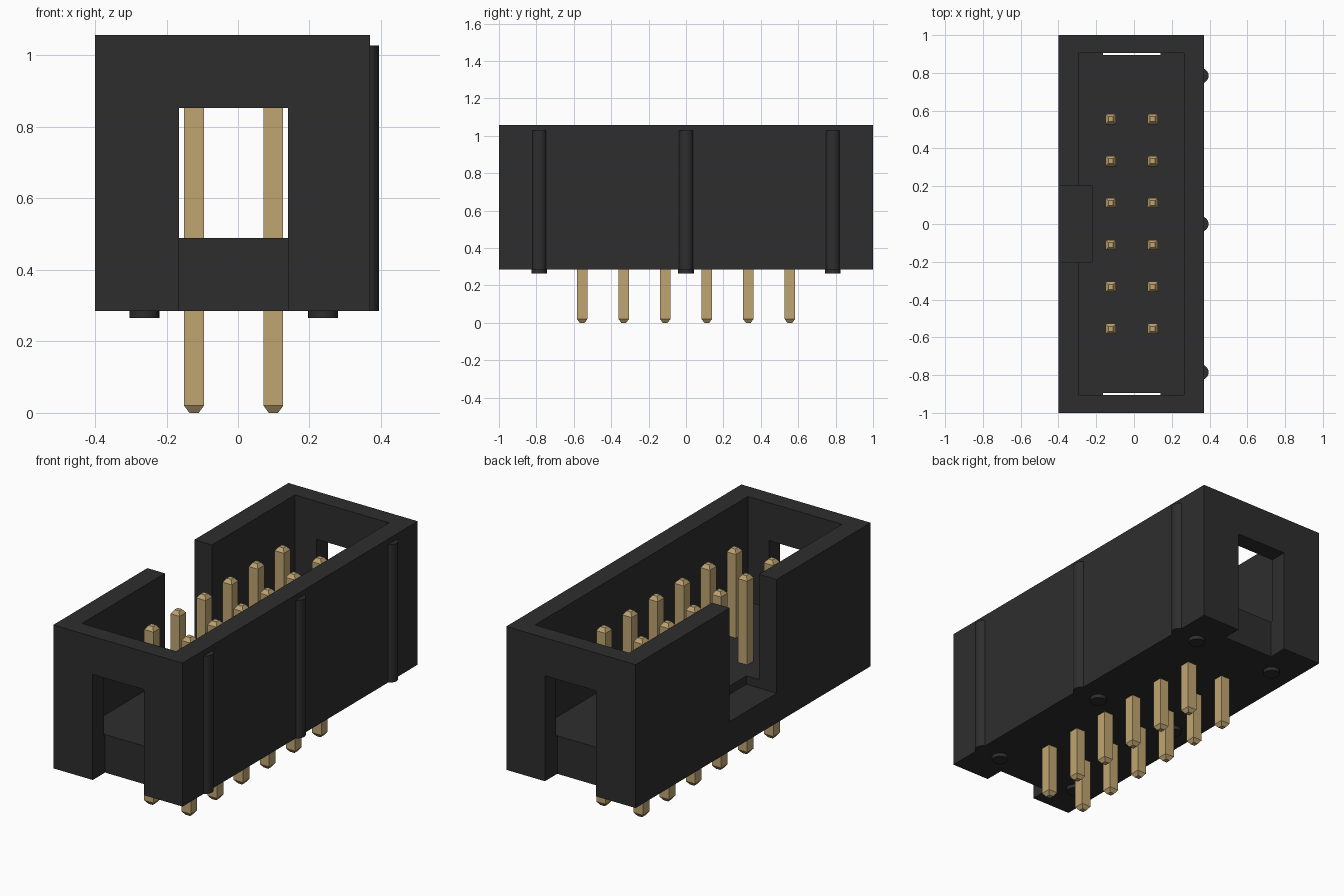
import bpy, bmesh
from mathutils import Matrix

cube = bpy.data.objects.get("Cube")
if cube:
    bpy.data.objects.remove(cube, do_unlink=True)


def material(name, rgb):
    m = bpy.data.materials.new(name)
    m.use_nodes = True
    m.diffuse_color = (*rgb, 1)
    bsdf = m.node_tree.nodes["Principled BSDF"]
    bsdf.inputs["Base Color"].default_value = (*rgb, 1)
    bsdf.inputs["Roughness"].default_value = 0.6
    return m


BLACK = material("black plastic", (0.027, 0.027, 0.027))
GOLD = material("gold contact", (0.53, 0.38, 0.17))


def finish(bm, name, mat):
    mesh = bpy.data.meshes.new(name)
    bm.to_mesh(mesh)
    bm.free()
    mesh.materials.append(mat)
    ob = bpy.data.objects.new(name, mesh)
    bpy.context.collection.objects.link(ob)
    return ob


def box(name, low, high, mat=BLACK):
    bm = bmesh.new()
    bmesh.ops.create_cube(bm, size=1)
    for v in bm.verts:
        v.co = [l + (c + 0.5) * (h - l) for c, l, h in zip(v.co, low, high)]
    return finish(bm, name, mat)


def cylinder(name, x, y, z0, z1, radius):
    bm = bmesh.new()
    bmesh.ops.create_cone(bm, cap_ends=True, segments=24, radius1=radius, radius2=radius,
                          depth=z1 - z0, matrix=Matrix.Translation((x, y, (z0 + z1) / 2)))
    ob = finish(bm, name, BLACK)
    select_only(ob)
    bpy.ops.object.shade_smooth_by_angle()
    return ob


def select_only(ob):
    bpy.ops.object.select_all(action='DESELECT')
    ob.select_set(True)
    bpy.context.view_layer.objects.active = ob


def cut(target, low, high):
    cutter = box("cutter", low, high)
    cutter.hide_render = True
    mod = target.modifiers.new("cut", 'BOOLEAN')
    mod.operation = 'DIFFERENCE'
    mod.solver = 'EXACT'
    mod.object = cutter
    select_only(target)
    bpy.ops.object.modifier_apply(modifier=mod.name)
    bpy.data.objects.remove(cutter, do_unlink=True)


def pin(name, x, y, top):
    # square post with a tapered tip at each end
    half, tip, taper = 0.0275, 0.013, 0.02
    bm = bmesh.new()
    rings = []
    for r, z in ((tip, 0), (half, taper), (half, top - taper), (tip, top)):
        rings.append([bm.verts.new((x + sx * r, y + sy * r, z))
                      for sx, sy in ((-1, -1), (1, -1), (1, 1), (-1, 1))])
    bm.faces.new(rings[0][::-1])
    bm.faces.new(rings[-1])
    for a, b in zip(rings, rings[1:]):
        for i in range(4):
            j = (i + 1) % 4
            bm.faces.new((a[i], a[j], b[j], b[i]))
    return finish(bm, name, GOLD)


# Housing: block with open cavity, key notch and a slot in each end
BASE, TOP = 0.285, 1.057
housing = box("housing", (-0.4, -1, BASE), (0.37, 1, TOP))
cut(housing, (-0.295, -0.905, 0.49), (0.265, 0.905, 1.2))
cut(housing, (-0.5, -0.2, 0.445), (-0.22, 0.2, 1.2))
cut(housing, (-0.165, -1.1, 0.2), (0.14, -0.895, 0.853))
cut(housing, (-0.165, 0.895, 0.2), (0.14, 1.1, 0.853))

# Side ribs and standoff feet
for y in (-0.785, 0, 0.785):
    cylinder("side_rib", 0.355, y, BASE, 1.028, 0.04)
    for x in (-0.262, 0.238):
        cylinder("standoff_foot", x, y, 0.265, BASE + 0.02, 0.042)

# Two rows of six contact pins
for x in (-0.123, 0.099):
    for i in range(6):
        pin("contact_pin", x, (i - 2.5) * 0.222, 0.96)
